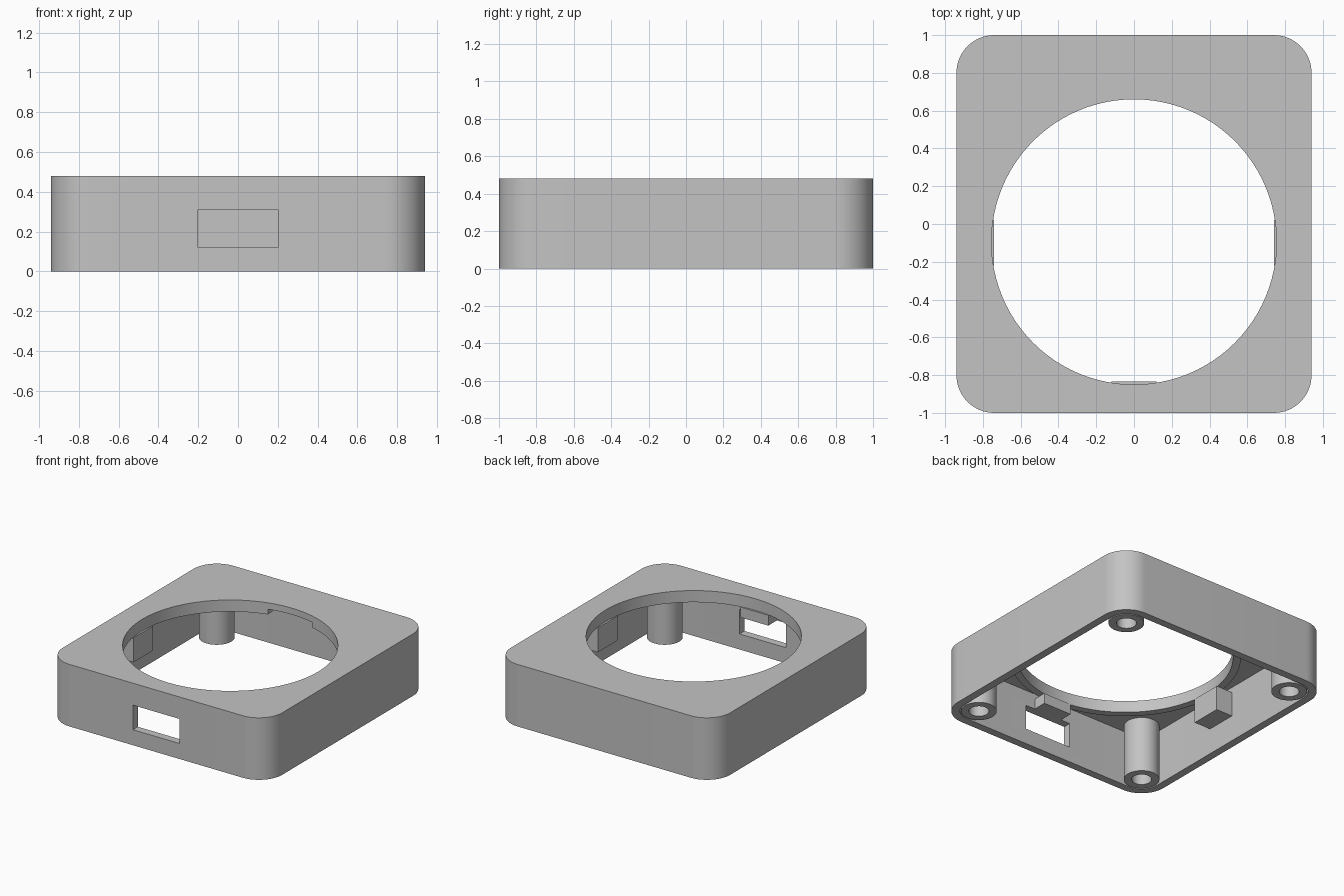
import bpy, bmesh, math

if "Cube" in bpy.data.objects:
    bpy.data.objects.remove(bpy.data.objects["Cube"], do_unlink=True)

grey = bpy.data.materials.new("plain_grey")
grey.use_nodes = True
colour = (0.55, 0.55, 0.55, 1)
grey.diffuse_color = colour
grey.node_tree.nodes["Principled BSDF"].inputs["Base Color"].default_value = colour

HX, HY, TOP = 0.94, 1.0, 0.48      # half width, half depth, height
WALL, CORNER = 0.06, 0.2
PLATE, LIP = 0.43, 0.39            # undersides of the top plate and the lip
HOLE_Y, HOLE_R = -0.095, 0.755


def prism(name, outline, z0, z1):
    """Extrude a closed 2D outline between two heights."""
    bm = bmesh.new()
    face = bm.faces.new([bm.verts.new((x, y, z0)) for x, y in outline])
    up = bmesh.ops.extrude_face_region(bm, geom=[face])["geom"]
    for v in up:
        if isinstance(v, bmesh.types.BMVert):
            v.co.z = z1
    bmesh.ops.recalc_face_normals(bm, faces=bm.faces)
    mesh = bpy.data.meshes.new(name)
    bm.to_mesh(mesh)
    bm.free()
    mesh.materials.append(grey)
    obj = bpy.data.objects.new(name, mesh)
    bpy.context.collection.objects.link(obj)
    return obj


def circle(x, y, r, n):
    angles = [2 * math.pi * i / n for i in range(n)]
    return [(x + r * math.cos(a), y + r * math.sin(a)) for a in angles]


def rounded(hx, hy, r, steps=16):
    pts = []
    for k, (sx, sy) in enumerate([(1, 1), (-1, 1), (-1, -1), (1, -1)]):
        for i in range(steps + 1):
            a = (k + i / steps) * math.pi / 2
            pts.append((sx * (hx - r) + r * math.cos(a), sy * (hy - r) + r * math.sin(a)))
    return pts


def box(name, x0, x1, y0, y1, z0, z1):
    return prism(name, [(x0, y0), (x1, y0), (x1, y1), (x0, y1)], z0, z1)


def cut(obj, cutter):
    mod = obj.modifiers.new("cut", "BOOLEAN")
    mod.operation, mod.solver, mod.object = "DIFFERENCE", "EXACT", cutter
    bpy.context.view_layer.objects.active = obj
    bpy.ops.object.modifier_apply(modifier=mod.name)
    bpy.data.objects.remove(cutter, do_unlink=True)


# Hollow case with round opening and front window
case = prism("case", rounded(HX, HY, CORNER), 0, TOP)
cut(case, prism("cavity", rounded(HX - WALL, HY - WALL, CORNER - WALL), -0.1, PLATE))
cut(case, prism("opening", circle(0, HOLE_Y, HOLE_R, 96), 0.2, 0.6))
cut(case, box("window", -0.2, 0.2, -1.1, -0.9, 0.12, 0.31))

# Lip under the opening, with a gap at the back
lip = prism("opening_lip", circle(0, HOLE_Y, 0.81, 96), LIP, PLATE)
cut(lip, prism("lip_bore", circle(0, HOLE_Y, HOLE_R, 96), 0.2, 0.6))
cut(lip, box("lip_gap", -0.19, 0.19, 0.4, 0.9, 0.2, 0.6))
parts = [case, lip]

# Screw bosses in the corners, with blind holes
for side, sx in (("left", 1), ("right", -1)):
    for end, sy in (("front", -1), ("back", 1)):
        x, y = sx * 0.745, sy * 0.805
        boss = prism(f"{end}_{side}_boss", circle(x, y, 0.125, 48), 0, PLATE)
        cut(boss, prism("screw_hole", circle(x, y, 0.07, 48), -0.1, 0.36))
        parts.append(boss)

    # Support block on each side wall
    x0, x1 = sorted((sx * 0.74, sx * (HX - WALL)))
    parts.append(box(f"{side}_support", x0, x1, -0.22, 0.02, 0.2, LIP))

# Support above the front window
parts.append(box("front_support", -0.12, 0.12, -(HY - WALL), -0.835, 0.31, LIP))

bpy.ops.object.select_all(action="DESELECT")
for obj in parts:
    obj.select_set(True)
bpy.context.view_layer.objects.active = case
bpy.ops.object.shade_smooth_by_angle(angle=math.radians(30))
